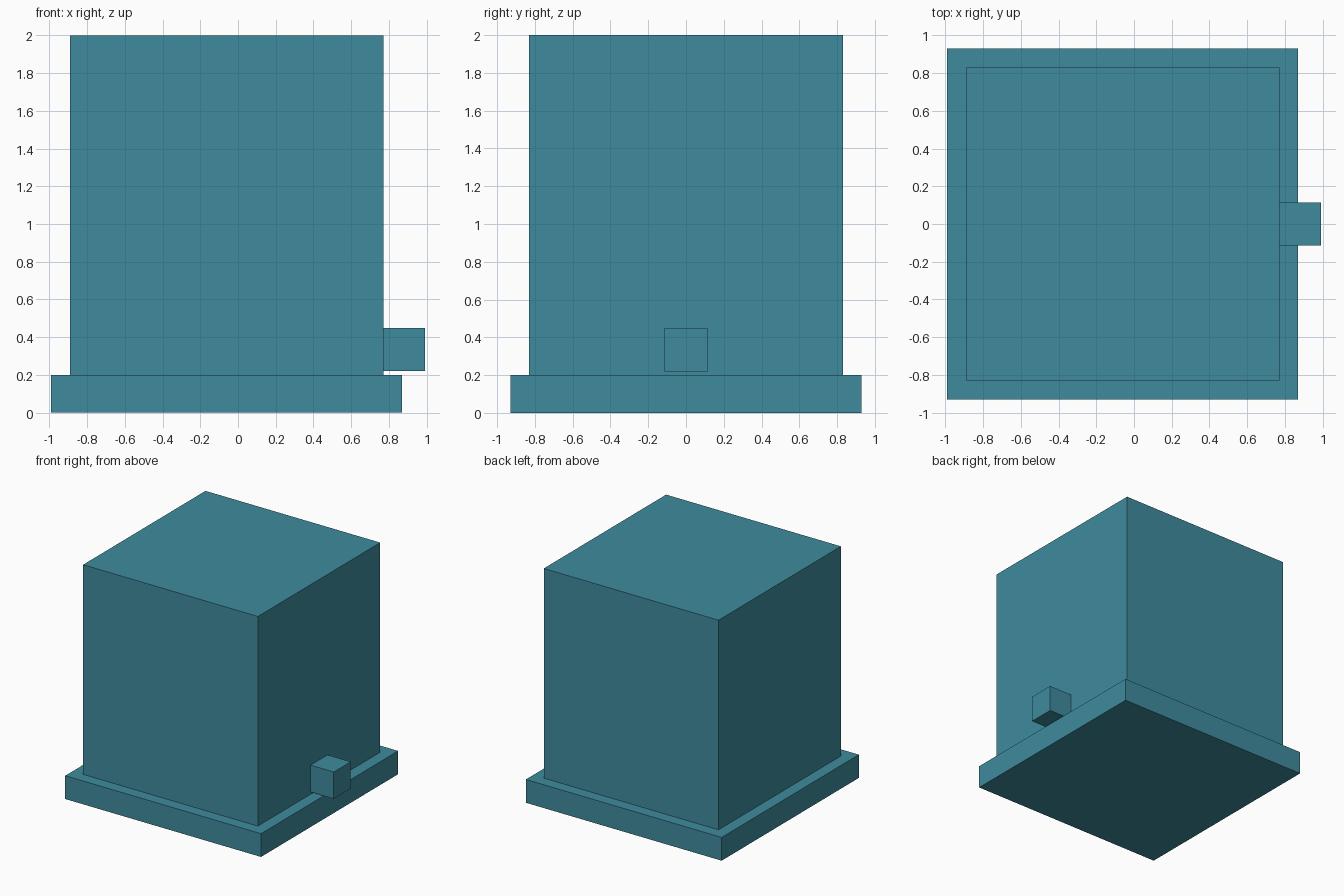
import bpy

if "Cube" in bpy.data.objects:
    bpy.data.objects.remove(bpy.data.objects["Cube"])

teal = bpy.data.materials.new("teal")
teal.diffuse_color = (0.05, 0.26, 0.34, 1.0)
teal.use_nodes = True
teal.node_tree.nodes["Principled BSDF"].inputs["Base Color"].default_value = teal.diffuse_color


def box(name, low, high):
    """Add a box spanning two opposite corners."""
    centre = [(a + b) / 2 for a, b in zip(low, high)]
    bpy.ops.mesh.primitive_cube_add(size=1, location=centre)
    obj = bpy.context.object
    obj.name = name
    obj.scale = [b - a for a, b in zip(low, high)]
    bpy.ops.object.transform_apply(location=False, rotation=False, scale=True)
    obj.data.materials.append(teal)
    return obj


# Wide plinth under the body
box("base", (-0.99, -0.93, 0.0), (0.87, 0.93, 0.2))

# Tall main block
box("body", (-0.89, -0.83, 0.2), (0.77, 0.83, 2.0))

# Small block sticking out of the right side, just above the base
box("side_block", (0.77, -0.115, 0.22), (0.99, 0.115, 0.45))
